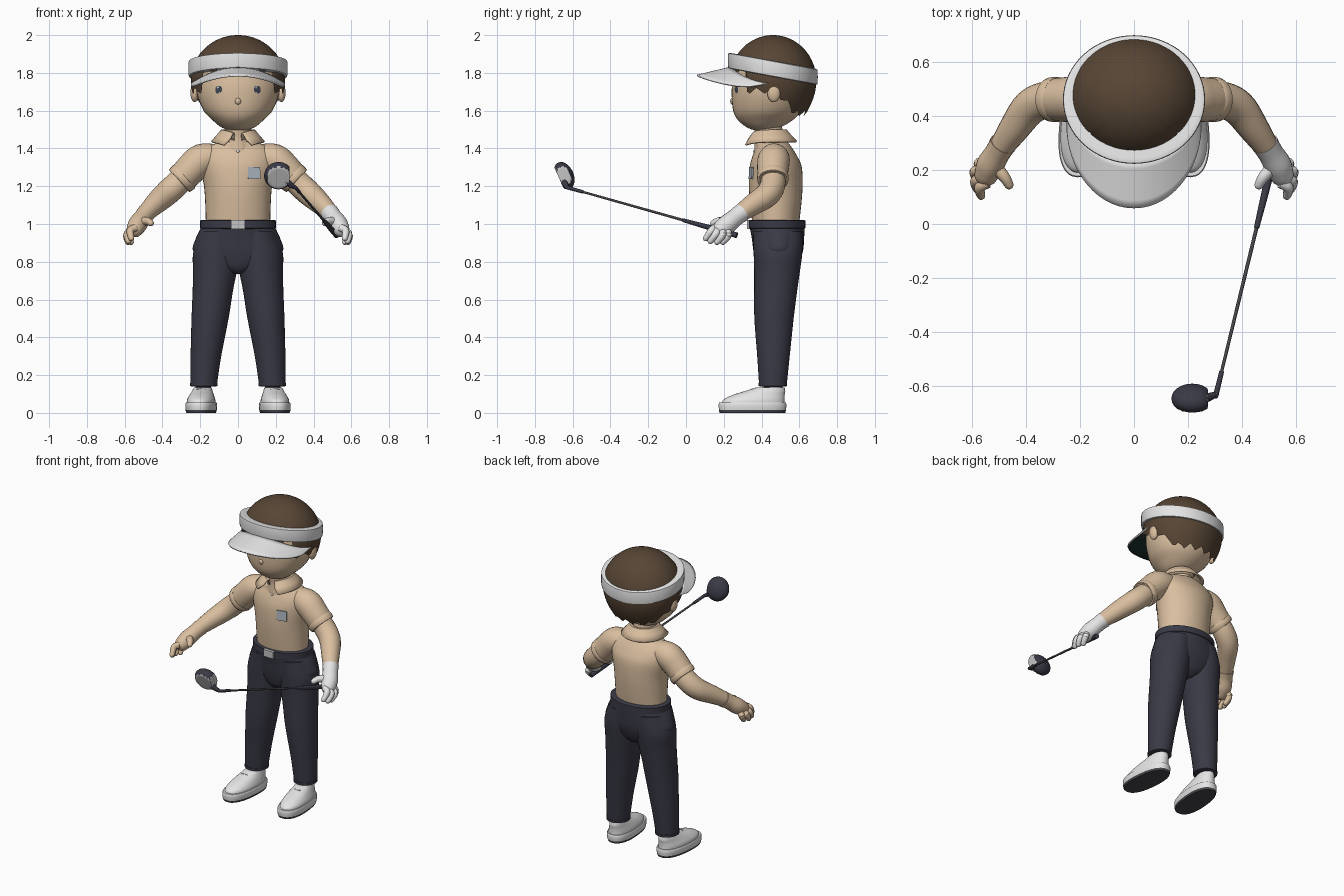
import bpy, bmesh
from math import sin, cos, pi, radians, sqrt, copysign
from mathutils import Vector, Matrix, Euler

cube = bpy.data.objects.get("Cube")
if cube:
    bpy.data.objects.remove(cube)


def material(name, r, g, b):
    m = bpy.data.materials.new(name)
    m.use_nodes = True
    m.diffuse_color = (r, g, b, 1)
    bsdf = m.node_tree.nodes["Principled BSDF"]
    bsdf.inputs["Base Color"].default_value = (r, g, b, 1)
    bsdf.inputs["Roughness"].default_value = .7
    return m


TAN = material("tan", .7, .52, .35)
WHITE = material("white", .78, .78, .78)
NAVY = material("charcoal navy", .042, .042, .062)
BROWN = material("hair brown", .095, .06, .035)
GREEN = material("dark green", .01, .03, .025)
SILVER = material("silver", .55, .55, .56)
STEEL = material("dark steel", .06, .06, .07)
BADGE = material("pale blue grey", .42, .46, .52)
EYE = material("eye slate", .05, .065, .095)


def finish(name, bm, mats, rule=None, angle=40):
    """Turn a bmesh into a smooth shaded object; rule picks a face's material."""
    mesh = bpy.data.meshes.new(name)
    if rule:
        bm.normal_update()
        for f in bm.faces:
            f.material_index = rule(f)
    bm.to_mesh(mesh)
    bm.free()
    for m in mats if isinstance(mats, tuple) else (mats,):
        mesh.materials.append(m)
    for p in mesh.polygons:
        p.use_smooth = True
    mesh.set_sharp_from_angle(angle=radians(angle))
    ob = bpy.data.objects.new(name, mesh)
    bpy.context.scene.collection.objects.link(ob)
    return ob


def grid(name, rows, mats, closed=True, caps=True, rule=None):
    """Skin rows of points."""
    bm = bmesh.new()
    vs = [[bm.verts.new(p) for p in row] for row in rows]
    n = len(rows[0])
    for a, b in zip(vs, vs[1:]):
        for i in range(n if closed else n - 1):
            j = (i + 1) % n
            bm.faces.new((a[i], a[j], b[j], b[i]))
    if caps and closed:
        bm.faces.new(vs[0])
        bm.faces.new(vs[-1])
    bmesh.ops.remove_doubles(bm, verts=bm.verts, dist=.0002)
    bmesh.ops.recalc_face_normals(bm, faces=bm.faces)
    return finish(name, bm, mats, rule)


def spline(keys, steps=5):
    """Smooth interpolation through tuples of numbers."""
    out = []
    for i in range(len(keys) - 1):
        a, b, c, d = (keys[max(0, min(len(keys) - 1, i + k))] for k in (-1, 0, 1, 2))
        for s in range(steps):
            t = s / steps
            out.append([q + t * (r - p) / 2 + t * t * (2 * p - 5 * q + 4 * r - e) / 2
                        + t ** 3 * (3 * q - p - 3 * r + e) / 2
                        for p, q, r, e in zip(a, b, c, d)])
    return out + [list(keys[-1])]


def loft(name, keys, mats, tilt=0, power=2, steps=5, n=40, turn=0, rule=None):
    """Stack horizontal ovals given as (x, y, z, half width, half depth)."""
    rows = []
    for x, y, z, rx, ry in spline(keys, steps):
        row = []
        for i in range(n):
            c, s = cos(2 * pi * i / n), sin(2 * pi * i / n)
            px = rx * copysign(abs(c) ** (2 / power), c)
            py = ry * copysign(abs(s) ** (2 / power), s)
            row.append((x + px * cos(turn) - py * sin(turn),
                        y + px * sin(turn) + py * cos(turn), z + tilt * py))
        rows.append(row)
    return grid(name, rows, mats, rule=rule)


def tube(name, keys, mat, n=20, steps=5, rounded=True):
    """Sweep a circle along (x, y, z, radius) points."""
    pts = [(Vector(p[:3]), p[3]) for p in spline(keys, steps)]
    if rounded:
        p, r = pts[-1]
        t = (p - pts[-2][0]).normalized()
        pts += [(p + t * r * a, r * sqrt(1 - a * a)) for a in (.4, .7, .9, .99)]
    rows = []
    for i, (p, r) in enumerate(pts):
        t = pts[min(i + 1, len(pts) - 1)][0] - pts[max(i - 1, 0)][0]
        q = t.to_track_quat('Z', 'Y')
        rows.append([p + q @ Vector((r * cos(2 * pi * k / n), r * sin(2 * pi * k / n), 0))
                     for k in range(n)])
    return grid(name, rows, mat)


def solid(name, loc, size, mats, rot=(0, 0, 0), box=False, shape=None, rule=None):
    """Ellipsoid or box with half sizes; shape edits local vertices first."""
    bm = bmesh.new()
    if box:
        bmesh.ops.create_cube(bm, size=2)
    else:
        bmesh.ops.create_uvsphere(bm, u_segments=28, v_segments=18, radius=1)
    if shape:
        for v in bm.verts:
            v.co = shape(v.co)
    bm.normal_update()
    if rule:
        for f in bm.faces:
            f.material_index = rule(f)
    m = Matrix.LocRotScale(Vector(loc), Euler([radians(a) for a in rot]), Vector(size))
    bmesh.ops.transform(bm, matrix=m, verts=bm.verts)
    return finish(name, bm, mats)


def thicken(ob, depth, **options):
    mod = ob.modifiers.new("Thickness", 'SOLIDIFY')
    mod.thickness = depth
    for key, value in options.items():
        setattr(mod, key, value)


# Head, nose and neck
loft("head", [(0, .40, 1.495, .03, .03), (0, .41, 1.51, .085, .085), (0, .42, 1.55, .135, .145),
              (0, .43, 1.6, .182, .18), (0, .44, 1.68, .215, .198), (0, .45, 1.76, .222, .203),
              (0, .46, 1.86, .2, .185), (0, .46, 1.95, .1, .09)], TAN)
solid("nose", (0, .248, 1.65), (.016, .014, .018), TAN)
loft("neck", [(0, .44, 1.38, .08, .08), (0, .44, 1.46, .07, .075), (0, .43, 1.54, .07, .075)], TAN)


# Hair cap with a ragged lower edge
def hairline(a, i):
    d = abs((a + pi) % (2 * pi) - pi) * 180 / pi
    base = 1.57 if d < 50 else 1.57 + (d - 50) * .003 if d < 88 else 1.69 if d < 130 else 1.80
    return base + .03 * abs(i % 6 - 3) / 3


rows, cols = [], 96
for k in range(25):
    row = []
    for i in range(cols):
        a = 2 * pi * i / cols
        low = hairline(a, i)
        z = low + (2 - low) * (1 - (k / 24) ** 2)
        q = (z - 1.76) / .24
        r = sqrt(max(0, 1 - q * q)) if q > 0 else 1 - .45 * q * q
        row.append((.25 * r * sin(a), .46 + .23 * r * cos(a), z))
    rows.append(row)
grid("hair", rows, BROWN, caps=False)

# Visor band and brim
loft("visor_band", [(0, .46, 1.822 + dz, .262 - e, .237 - e) for dz, e in
                    ((-.042, .02), (-.04, .005), (-.03, 0), (.03, 0), (.04, .005), (.042, .02))],
     WHITE, tilt=-.185, steps=2, n=64)
rows = []
for k in range(7):
    t, row = k / 6, []
    for i in range(41):
        a = radians(-84 + 168 * i / 40)
        xi, xo = .25 * sin(a), .25 * sin(a)
        row.append((xi + t * (xo - xi),
                    (1 - t) * (.46 - .228 * cos(a)) + t * (.37 - .312 * cos(a)),
                    (1 - t) * (1.832 - 1.4 * xi * xi) + t * (1.79 - xo * xo)))
    rows.append(row)
brim = grid("visor_brim", rows, (WHITE, GREEN), closed=False)
if sum(p.normal.z for p in brim.data.polygons) < 0:
    brim.data.flip_normals()
thicken(brim, .01, offset=-1, material_offset=1)

# Shirt body, collar, buttons and chest badge
loft("shirt", [(0, .475, .99, .17, .122), (0, .475, 1.1, .173, .135), (0, .475, 1.2, .18, .142),
               (0, .475, 1.3, .2, .138), (0, .47, 1.36, .2, .118), (0, .465, 1.405, .165, .095),
               (0, .455, 1.43, .11, .085), (0, .45, 1.44, .07, .07)], TAN)
rows = []
for r, z, gap in ((.07, 1.46, 14), (.078, 1.495, 15), (.088, 1.495, 17), (.112, 1.465, 22),
                  (.14, 1.435, 32)):
    row = []
    for i in range(49):
        u = i / 24 - 1
        a = u * radians(180 - gap)
        row.append((r * sin(a), .44 + r * 1.04 * cos(a), z - .018 * u ** 6))
    rows.append(row)
thicken(grid("collar", rows, TAN, closed=False), .01, offset=0)
for z, y in ((1.425, .373), (1.385, .362)):
    solid("shirt_button", (0, y, z), (.008, .006, .008), WHITE)
solid("chest_badge", (.085, .345, 1.27), (.033, .004, .032), BADGE, rot=(-3, 0, 14), box=True)

# Belt and buckle, seat of the trousers
loft("belt", [(0, .482, z, .2 - e, .15 - e) for z, e in
              ((.974, .008), (.978, 0), (1.018, 0), (1.022, .008))], NAVY, steps=1)
solid("belt_buckle", (0, .33, .997), (.036, .008, .023), SILVER, box=True)
loft("trouser_seat", [(0, .48, .735, .02, .07), (0, .483, .77, .13, .105), (0, .488, .85, .234, .13),
                      (0, .487, .92, .225, .138), (0, .483, .98, .196, .145)], NAVY)

for s, side in ((1, "left"), (-1, "right")):
    # Eyes and ears
    solid(side + "_eye", (s * .1, .269, 1.71), (.026, .005, .03), EYE, rot=(0, 0, s * 25))
    solid(side + "_eye_glint", (s * .1 - .006, .264, 1.722), (.006, .003, .006), WHITE)
    solid(side + "_ear", (s * .23, .465, 1.695), (.022, .035, .05), TAN)

    # Sleeve with a turned hem
    tube(side + "_sleeve", [(s * .1, .47, 1.35, .07), (s * .19, .465, 1.34, .085),
                            (s * .25, .46, 1.29, .083), (s * .305, .46, 1.23, .077)],
         TAN, n=28, rounded=False)
    tube(side + "_sleeve_hem", [(s * .283, .46, 1.254, .081), (s * .288, .46, 1.249, .084),
                                (s * .304, .46, 1.231, .082), (s * .308, .46, 1.227, .076)],
         TAN, n=28, steps=2, rounded=False)

    # Arm, then the hand, which is gloved on the left
    tube(side + "_arm", [(s * .24, .46, 1.3, .062), (s * .32, .46, 1.215, .067),
                         (s * .385, .43, 1.155, .066), (s * .445, .35, 1.1, .056),
                         (s * .5, .27, 1.045, .043)], TAN)
    skin = WHITE if s > 0 else TAN
    tube(side + "_palm", [(s * .485, .295, 1.06, .05), (s * .505, .262, 1.035, .047),
                          (s * .53, .22, 1.0, .051), (s * .545, .185, .975, .045)], skin)
    for x, y, z in ((.565, .105, .925), (.58, .13, .91), (.582, .165, .905), (.567, .195, .905)):
        tube(side + "_finger", [(s * .54, .1 + y / 2, .98, .02),
                                (s * (x + .005), y + .03, z + .04, .02),
                                (s * x, y, z, .016)], skin, n=12)
    tube(side + "_thumb", [(s * .52, .22, 1.01, .026), (s * .48, .175, 1.015, .021),
                           (s * .462, .145, 1.005, .017)], skin, n=12)

    # Trouser leg, hem and sock
    loft(side + "_trouser_leg",
         [(s * .182, .46, .145, .07, .073), (s * .17, .463, .3, .081, .086),
          (s * .148, .466, .5, .098, .104), (s * .133, .475, .65, .107, .114),
          (s * .122, .482, .75, .116, .121), (s * .115, .487, .85, .122, .129),
          (s * .1, .485, .96, .1, .13)], NAVY)
    loft(side + "_trouser_hem", [(s * .182, .46, z, .073 - e, .076 - e) for z, e in
                                 ((.14, .008), (.143, 0), (.158, 0), (.162, .008))], NAVY, steps=1)
    loft(side + "_sock", [(s * .185, .46, .09, .042, .05), (s * .183, .46, .17, .042, .05)], STEEL)

    # Shoe: sole with dark tread, upper and laces
    turn = s * radians(5)
    loft(side + "_shoe_sole",
         [(s * .195, .352, 0, .076, .174), (s * .195, .352, .014, .08, .178),
          (s * .195, .352, .045, .082, .18), (s * .195, .352, .055, .078, .176)], (WHITE, STEEL),
         power=2.4, turn=turn, steps=2, rule=lambda f: int(f.calc_center_median().z < .012))
    loft(side + "_shoe_upper",
         [(s * .195, .355, .045, .075, .168), (s * .195, .36, .07, .073, .162),
          (s * .192, .385, .095, .063, .138), (s * .189, .418, .115, .054, .108),
          (s * .186, .447, .135, .046, .075)], WHITE, power=2.2, turn=turn)
    for y, z in ((.29, .105), (.32, .119), (.35, .131)):
        solid(side + "_lace", (s * .196, y, z - .007), (.028, .006, .005), SILVER)

# Golf club: grip, shaft, hosel and head with a metal face and sole
butt, tip = Vector((.522, .27, .94)), Vector((.302, -.635, 1.195))


def along(*stations):
    return [(*butt.lerp(tip, t), r) for t, r in stations]


tube("club_grip", along((0, .015), (.15, .014), (.31, .01)), NAVY, n=16)
tube("club_shaft", along((.3, .007), (.9, .006), (1, .006)), STEEL, n=12)
tube("club_hosel", along((.9, .009), (1, .01)), NAVY, n=12)
solid("club_head", (.215, -.645, 1.256), (.077, .05, .076), (NAVY, SILVER), rot=(24, 0, 0),
      shape=lambda p: Vector((min(p.x, .75), max(p.y, -.6), p.z)),
      rule=lambda f: int(f.normal.y < -.6 or f.normal.x > .9))
tube("club_neck", [(.3, -.63, 1.194, .011), (.275, -.64, 1.21, .016), (.25, -.645, 1.23, .02)],
     NAVY, n=12)
